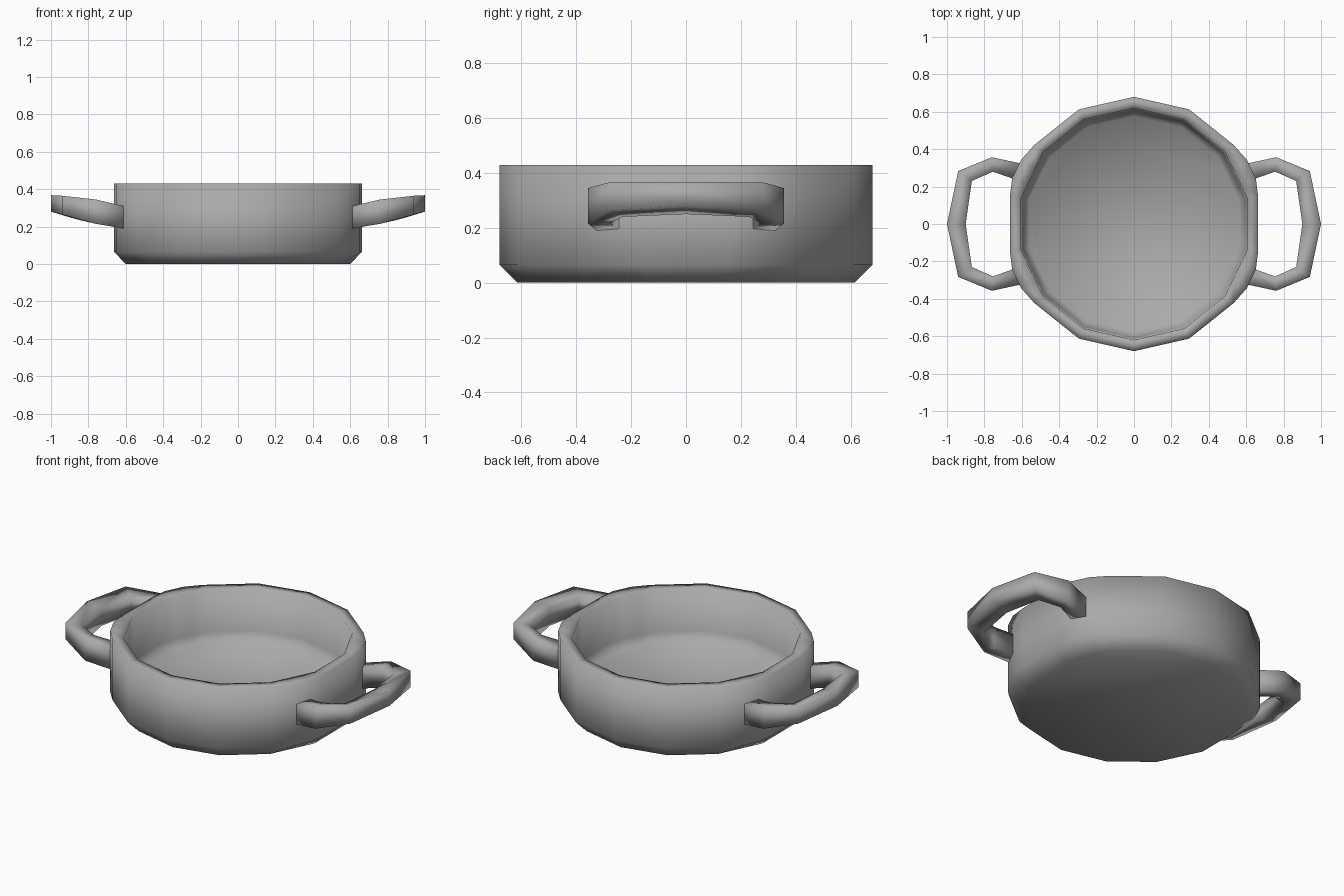
import bpy, bmesh, math

if "Cube" in bpy.data.objects:
    bpy.data.objects.remove(bpy.data.objects["Cube"])

grey = bpy.data.materials.new("dark_grey")
grey.diffuse_color = (0.4, 0.4, 0.4, 1)
grey.use_nodes = True
grey.node_tree.nodes["Principled BSDF"].inputs["Base Color"].default_value = grey.diffuse_color


def loft(name, rings):
    """Skin a list of equal-sized rings and cap both ends."""
    n = len(rings[0])
    verts = [v for ring in rings for v in ring]
    faces = [(r * n + i, r * n + (i + 1) % n,
              (r + 1) * n + (i + 1) % n, (r + 1) * n + i)
             for r in range(len(rings) - 1) for i in range(n)]
    last = (len(rings) - 1) * n
    faces.append(tuple(reversed(range(n))))
    faces.append(tuple(last + i for i in range(n)))
    mesh = bpy.data.meshes.new(name)
    mesh.from_pydata(verts, [], faces)
    bm = bmesh.new()
    bm.from_mesh(mesh)
    bmesh.ops.recalc_face_normals(bm, faces=bm.faces)
    bm.to_mesh(mesh)
    bm.free()
    for p in mesh.polygons:
        p.use_smooth = True
    mesh.materials.append(grey)
    obj = bpy.data.objects.new(name, mesh)
    bpy.context.collection.objects.link(obj)
    return obj


# Pot body: 14-sided turned profile, outside bottom to inside floor;
# the third value is how far the wall swells beside the handle roots
SIDES = 14
profile = [(0.615, 0, 0), (0.68, 0.065, 0.8), (0.68, 0.43, 0.8),
           (0.62, 0.43, 0), (0.61, 0.18, 0), (0.575, 0.125, 0)]
body_rings = []
for r, z, swell in profile:
    corners = [(r * math.cos(a), r * math.sin(a)) for a in
               (math.pi / 2 + 2 * math.pi * i / SIDES for i in range(SIDES))]
    ring = []
    for i, (x, y) in enumerate(corners):
        ring.append((x, y, z))
        nx, ny = corners[(i + 1) % SIDES]
        mx, my = (x + nx) / 2, (y + ny) / 2
        if abs(mx) > 0.75 * r and abs(my) > 0.3 * r:
            for t in (0.35, 0.7) if abs(x) < abs(nx) else (0.3, 0.65):
                px, py = x + (nx - x) * t, y + (ny - y) * t
                k = 1 + 0.055 * swell * r / math.hypot(px, py)
                ring.append((px * k, py * k, z))
    body_rings.append(ring)
loft("pot_body", body_rings)

# Handles: box section, as (x, y, low z, high z) for the outer and inner edge
half = [((0.612, 0.325, 0.19, 0.31), (0.612, 0.23, 0.19, 0.31)),
        ((0.76, 0.357, 0.215, 0.345), (0.755, 0.28, 0.215, 0.34)),
        ((0.94, 0.283, 0.265, 0.365), (0.867, 0.23, 0.24, 0.345)),
        ((1.0, 0.0, 0.28, 0.368), (0.9, 0.0, 0.25, 0.352))]
stations = [(s, 1) for s in half] + [(s, -1) for s in half[-2::-1]]

for side, label in ((1, "right"), (-1, "left")):
    rings = [[(side * x, m * y, z) for x, y, z in (
        (o[0], o[1], o[2]), (o[0], o[1], o[3]),
        (i[0], i[1], i[3]), (i[0], i[1], i[2]))]
        for (o, i), m in stations]
    loft(label + "_handle", rings)
